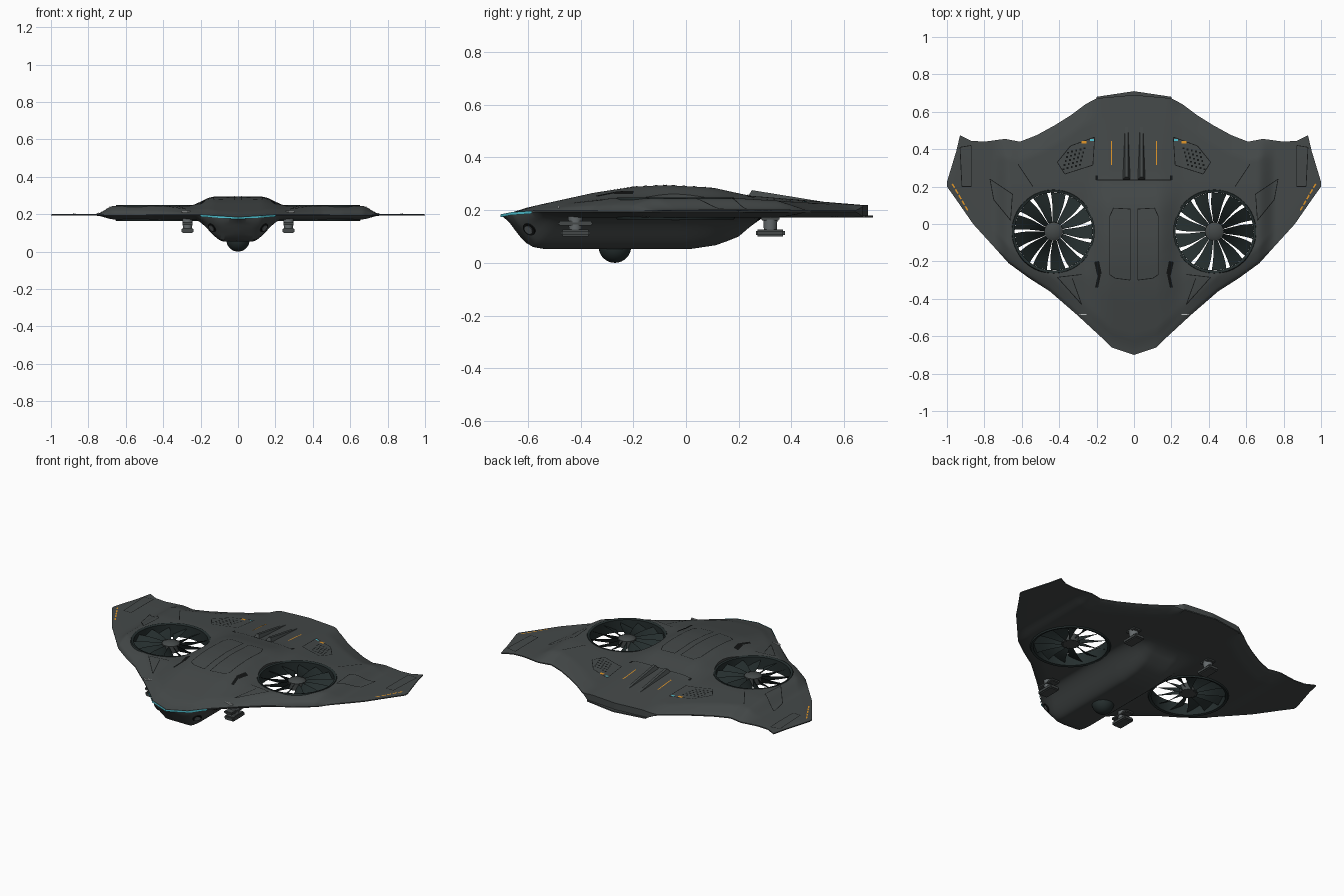
import bpy, bmesh, math
from mathutils import Vector
from mathutils.bvhtree import BVHTree

cube = bpy.data.objects.get("Cube")
if cube:
    bpy.data.objects.remove(cube)


def material(name, r, g, b):
    m = bpy.data.materials.new(name)
    m.use_nodes = True
    m.diffuse_color = (r, g, b, 1)
    m.node_tree.nodes["Principled BSDF"].inputs["Base Color"].default_value = (r, g, b, 1)
    return m


HULL = material("hull grey", .058, .066, .066)
DARK = material("fan dark", .018, .027, .027)
BLACK = material("seam black", .006, .007, .007)
STEEL = material("steel grey", .13, .145, .15)
LIGHT = material("light grey", .5, .52, .52)
ORANGE = material("marking orange", .75, .3, .02)
CYAN = material("light cyan", .08, .55, .65)


def finish(name, bm, mat, angle=35, fix=True):
    if fix:
        bmesh.ops.recalc_face_normals(bm, faces=bm.faces)
    me = bpy.data.meshes.new(name)
    bm.to_mesh(me)
    bm.free()
    me.materials.append(mat)
    ob = bpy.data.objects.new(name, me)
    bpy.context.collection.objects.link(ob)
    bpy.ops.object.select_all(action="DESELECT")
    ob.select_set(True)
    bpy.context.view_layer.objects.active = ob
    if angle:
        bpy.ops.object.shade_smooth_by_angle(angle=math.radians(angle))
    return ob


def curve(points, t):
    """Piecewise linear lookup."""
    for (a, p), (b, q) in zip(points, points[1:]):
        if t <= b:
            return p + (q - p) * max(0, t - a) / (b - a)
    return points[-1][1]


def fade(t, a, b):
    """Smooth fall from 1 at a to 0 at b."""
    u = min(1, max(0, (t - a) / (b - a)))
    return 1 - u * u * (3 - 2 * u)


# Outline and height profiles of the flying wing
FRONT = [(0, -.70), (.12, -.66), (.17, -.61), (.3, -.49), (.45, -.36), (.56, -.29),
         (.67, -.21), (.76, -.11), (.86, 0), (.95, .13), (1, .2)]
REAR = [(0, .69), (.2, .672), (.26, .64), (.34, .58), (.42, .53), (.52, .475), (.61, .44),
        (.69, .455), (.8, .44), (.87, .445), (.93, .475), (.95, .39), (1, .225)]
SPINE = [(-.7, .187), (-.55, .222), (-.35, .266), (-.2, .289), (-.08, .295), (.1, .286),
         (.24, .255), (.68, .219)]
BELLY = [(-.7, .172), (-.64, .095), (-.58, .06), (-.54, .053), (.02, .053), (.12, .068),
         (.2, .1), (.27, .16), (.3, .175)]
WING = [(-.7, .187), (-.5, .218), (-.28, .245), (.2, .245), (.68, .215)]


def edge_z(x):
    return .181 + .015 * min(1, abs(x) / .22)


def heights(x, y):
    ax, ze = abs(x), edge_z(x)
    df, dr = y - curve(FRONT, ax), curve(REAR, ax) - y
    blunt = fade(ax, .18, .26)
    rear = blunt + (1 - blunt) * min(1, max(0, dr) / .1) ** .7
    p = min(1, max(0, df) / .09) ** .5 * rear
    tip = fade(ax, .66, .76)
    top = .202 + (curve(WING, y) - .202) * tip
    top += max(0, curve(SPINE, y) - top) * fade(ax, .12, .27)
    low = .192 - .02 * tip
    low -= max(0, low - curve(BELLY, y)) * fade(ax, .07, .24)
    return ze + .003 + (top - ze - .003) * p, ze - .003 + (low - ze + .003) * p


# Hull: closed cross-section loops swept across the span
bm = bmesh.new()
ROWS = 44
loops = []
for i in range(-100, 101):
    x = i / 100
    a, b = curve(FRONT, abs(x)), curve(REAR, abs(x))
    ys = [a + (b - a) * (.5 - .5 * math.cos(math.pi * (.06 + .94 * j / ROWS if j else 0)))
          for j in range(ROWS + 1)]
    top = [bm.verts.new((x, y, heights(x, y)[0])) for y in ys]
    low = [bm.verts.new((x, y, heights(x, y)[1])) for y in ys]
    loops.append(top + low[::-1])
for p, q in zip(loops, loops[1:]):
    for j in range(len(p)):
        k = (j + 1) % len(p)
        bm.faces.new((p[j], p[k], q[k], q[j]))
bm.faces.new(loops[0])
bm.faces.new(loops[-1])
bmesh.ops.recalc_face_normals(bm, faces=bm.faces)
SURFACE = BVHTree.FromBMesh(bm)
hull = finish("hull", bm, HULL, 0)

FAN_X, FAN_Y, FAN_R = .43, -.04, .218
SIDES = (("left", 1), ("right", -1))


def cone(bm, r1, r2, z0, z1, x=0, y=0, n=32):
    ret = bmesh.ops.create_cone(bm, cap_ends=True, segments=n, radius1=r1, radius2=r2, depth=z1 - z0)
    bmesh.ops.translate(bm, verts=ret["verts"], vec=(x, y, (z0 + z1) / 2))


# Cut the fan openings
for side, s in SIDES:
    bm = bmesh.new()
    cone(bm, FAN_R, FAN_R, 0, .5, s * FAN_X, FAN_Y, 64)
    cutter = finish(side + "_duct_cutter", bm, HULL, 0)
    cutter.hide_render = True
    mod = hull.modifiers.new("duct", "BOOLEAN")
    mod.object, mod.solver = cutter, "EXACT"
    bpy.context.view_layer.objects.active = hull
    bpy.ops.object.modifier_apply(modifier="duct")
    bpy.data.objects.remove(cutter)
bpy.ops.object.select_all(action="DESELECT")
hull.select_set(True)
bpy.context.view_layer.objects.active = hull
bpy.ops.object.shade_smooth_by_angle(angle=math.radians(35))

# Thin flap under the blunt tail
bm = bmesh.new()
flap = bm.faces.new([bm.verts.new((x, y, .172)) for x, y in
                     ((-.2, .64), (.2, .64), (.2, .68), (0, .71), (-.2, .68))])
ext = bmesh.ops.extrude_face_region(bm, geom=[flap])
bmesh.ops.translate(bm, verts=[v for v in ext["geom"] if isinstance(v, bmesh.types.BMVert)], vec=(0, 0, .007))
finish("tail_flap", bm, HULL, 0)

# Ducts and fans
BLADES = 13
for side, s in SIDES:
    bm = bmesh.new()
    section = [(.208, .168), (.222, .164), (.226, .172), (.226, .24), (.222, .248), (.208, .243)]
    rings = []
    for i in range(64):
        a = math.tau * i / 64
        rings.append([bm.verts.new((s * FAN_X + r * math.cos(a), FAN_Y + r * math.sin(a), z))
                      for r, z in section])
    for i in range(64):
        p, q = rings[i - 1], rings[i]
        for j in range(6):
            bm.faces.new((p[j - 1], p[j], q[j], q[j - 1]))
    finish(side + "_duct", bm, DARK)

    bm = bmesh.new()
    for k in range(BLADES):
        strip = []
        for t in range(6):
            r = .04 + .168 * t / 5
            sweep = math.tau * k / BLADES + s * .04 * math.sin(math.pi * t / 5)
            half = math.pi / BLADES * (.92 - .13 * t / 5)
            strip.append([bm.verts.new((s * FAN_X + r * math.cos(sweep + h * half),
                                        FAN_Y + r * math.sin(sweep + h * half), .205 + s * h * .022))
                          for h in (-1, 0, 1)])
        for p, q in zip(strip, strip[1:]):
            for j in (0, 1):
                bm.faces.new((p[j], q[j], q[j + 1], p[j + 1]))
    finish(side + "_fan_blades", bm, DARK, 30, False)
    bm = bmesh.new()
    cone(bm, .05, .05, .185, .228, s * FAN_X, FAN_Y)
    cone(bm, .046, .03, .228, .238, s * FAN_X, FAN_Y)
    finish(side + "_fan_hub", bm, HULL)


def on_top(x, y, lift):
    hit = SURFACE.ray_cast(Vector((x, y, 1)), Vector((0, 0, -1)))[0]
    return (x, y, (hit.z if hit else .2) + lift)


def ribbon(bm, pts, width, lift=.002):
    """Thin strip draped over the upper skin, on both sides."""
    for s in (1, -1):
        for (ax, ay), (bx, by) in zip(pts, pts[1:]):
            d = Vector((bx - ax, by - ay))
            n = Vector((-d.y, d.x)).normalized() * width / 2
            steps = max(1, int(d.length / .02))
            rows = []
            for i in range(steps + 1):
                x, y = ax + d.x * i / steps, ay + d.y * i / steps
                rows.append([bm.verts.new(on_top(s * (x + e * n.x), y + e * n.y, lift)) for e in (-s, s)])
            for p, q in zip(rows, rows[1:]):
                bm.faces.new((p[0], q[0], q[1], p[1]))


# Panel seams, hatches and vent perforations
bm = bmesh.new()
for path in (
        [(.21, .465), (.34, .417), (.41, .33), (.37, .267), (.22, .315), (.21, .465)],
        [(.02, .08), (.11, .085), (.13, .04), (.13, -.27), (.1, -.29), (.02, -.3), (.02, .08)],
        [(.77, .24), (.65, .16), (.66, .02), (.75, .13), (.77, .24)],
        [(.28, -.27), (.41, -.285), (.28, -.43), (.33, -.29)],
        [(.87, .42), (.93, .41), (.92, .2), (.87, .2), (.87, .42)],
        [(0, .235), (.2, .235)], [(.54, .2), (.62, .32)]):
    ribbon(bm, path, .004)
for i in range(5):
    for j in range(5):
        x, y = .265 + .022 * i + .006 * j, .405 - .022 * j - .006 * i
        ribbon(bm, [(x - .005, y), (x + .005, y)], .01)
for path, w in (([(.2, -.2), (.185, -.27)], .026), ([(.185, -.27), (.2, -.34)], .016),
                ([(.2, .235), (.2, .26)], .014)):
    ribbon(bm, path, w)
finish("panel_seams", bm, BLACK, 0, False)

# Orange and cyan markings
bm = bmesh.new()
ribbon(bm, [(.12, .315), (.12, .445)], .006, .003)
for i in range(5):
    x, y = .972 - .0175 * i, .215 - .03 * i
    ribbon(bm, [(x, y), (x - .013, y - .022)], .008, .003)
ribbon(bm, [(.254, .437), (.28, .437)], .015, .003)
finish("orange_markings", bm, ORANGE, 0, False)
bm = bmesh.new()
ribbon(bm, [(.215, .45), (.235, .45)], .01, .003)
edge = []
for i in range(-20, 21):
    x = i / 100
    y, z = curve(FRONT, abs(x)) - .004, edge_z(x)
    edge.append([bm.verts.new((x, y, z - .008)), bm.verts.new((x, y, z + .003))])
for p, q in zip(edge, edge[1:]):
    bm.faces.new((p[0], q[0], q[1], p[1]))
finish("nose_light_strip", bm, CYAN, 0, False)


def box(bm, size, at, bevel=0):
    ret = bmesh.ops.create_cube(bm, size=1)
    bmesh.ops.scale(bm, verts=ret["verts"], vec=size)
    bmesh.ops.translate(bm, verts=ret["verts"], vec=at)
    if bevel:
        edges = list({e for v in ret["verts"] for e in v.link_edges})
        bmesh.ops.bevel(bm, geom=edges, offset=bevel, segments=2, affect="EDGES")


for side, s in SIDES:
    # Landing pads under the wings; the front ones hang from a longer arm
    for end, y, arm, arm_z in (("front", -.42, .13, .15), ("rear", .32, .07, .168)):
        bm = bmesh.new()
        box(bm, (.065, .11, .026), (s * .27, y, .113), .006)
        box(bm, (.055, arm, .016), (s * .27, y, arm_z), .004)
        finish(f"{side}_{end}_landing_pad", bm, HULL)
        bm = bmesh.new()
        cone(bm, .024, .028, .12, .178, s * .27, y, 20)
        finish(f"{side}_{end}_landing_strut", bm, STEEL)
    # Small steps on the leading edge
    bm = bmesh.new()
    box(bm, (.05, .007, .008), (s * .278, -.484, .212))
    finish(side + "_edge_step", bm, LIGHT, 0)
    # Wedge ridge on the rear deck
    bm = bmesh.new()
    x = s * .04
    base = [bm.verts.new((x + dx, y, curve(SPINE, y) - .005))
            for dx, y in ((-.022, .235), (.022, .235), (.008, .58), (-.008, .58))]
    crest = [bm.verts.new((x + dx, .25, .276)) for dx in (-.008, .008)]
    bm.faces.new(base)
    bm.faces.new((base[0], base[1], crest[1], crest[0]))
    bm.faces.new((crest[0], crest[1], base[2], base[3]))
    bm.faces.new((base[1], base[2], crest[1]))
    bm.faces.new((base[0], crest[0], base[3]))
    finish(side + "_deck_ridge", bm, HULL, 0)
    # Round sensor set flush into the side of the nose
    spot, normal, _, _ = SURFACE.ray_cast(Vector((s, -.595, .128)), Vector((-s, 0, 0)))
    for name, r, out, mat in (("rim", .026, .004, BLACK), ("lens", .017, .007, STEEL)):
        bm = bmesh.new()
        cone(bm, r, r, -.01, 0, n=24)
        ob = finish(f"{side}_nose_sensor_{name}", bm, mat)
        ob.rotation_euler = normal.to_track_quat("Z", "Y").to_euler()
        ob.location = spot + normal * out

# Camera dome below the belly
bm = bmesh.new()
bmesh.ops.create_uvsphere(bm, u_segments=32, v_segments=16, radius=.062)
bmesh.ops.translate(bm, verts=bm.verts, vec=(0, -.27, .062))
finish("camera_dome", bm, DARK, 60)
